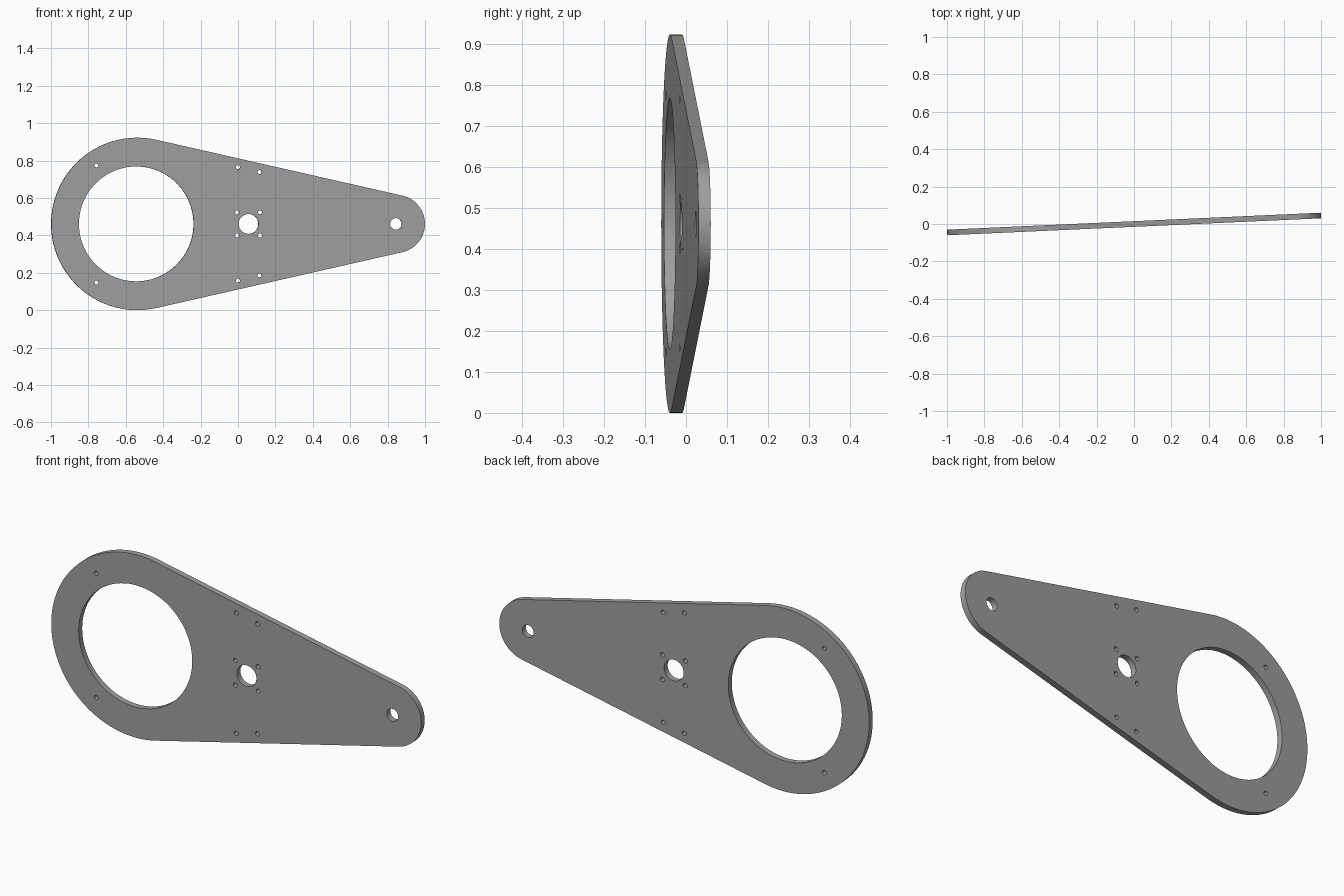
import bpy, bmesh, math
from mathutils import Matrix, Vector

cube = bpy.data.objects.get("Cube")
if cube:
    bpy.data.objects.remove(cube, do_unlink=True)

MID_Z = 0.461
THICK = 0.03
TILT = math.radians(2.6)
BIG_X, BIG_R = -0.539, 0.461
SMALL_X, SMALL_R = 0.845, 0.155

grey = bpy.data.materials.new("plain grey")
grey.use_nodes = True
colour = (0.35, 0.35, 0.35, 1)
grey.diffuse_color = colour
grey.node_tree.nodes["Principled BSDF"].inputs["Base Color"].default_value = colour


def arc(x, z, r, start, end, steps):
    """Points along an arc in the plate's own plane."""
    angles = [start + (end - start) * i / steps for i in range(steps + 1)]
    return [Vector((x + r * math.cos(a), -THICK / 2, z + r * math.sin(a))) for a in angles]


def add_loop(bm, points):
    verts = [bm.verts.new(p) for p in points]
    return [bm.edges.new((v, verts[i - 1])) for i, v in enumerate(verts)]


def hole(bm, x, z, r, sides):
    return add_loop(bm, arc(x, z, r, 0, math.tau, sides)[:-1])


bm = bmesh.new()

# Outline: two round ends joined by their tangent lines
tangent = math.acos((BIG_R - SMALL_R) / (SMALL_X - BIG_X))
edges = add_loop(bm, arc(BIG_X, 0, BIG_R, tangent, math.tau - tangent, 96)
                 + arc(SMALL_X, 0, SMALL_R, -tangent, tangent, 48))

# Large opening, centre bore and end bore
edges += hole(bm, -0.545, 0, 0.307, 96)
edges += hole(bm, 0.056, 0, 0.053, 48)
edges += hole(bm, SMALL_X, 0, 0.031, 40)

# Bolt holes, mirrored above and below the centre line
for x, z in ((-0.757, 0.313), (0, 0.303), (0.115, 0.277), (-0.005, 0.062), (0.118, 0.062)):
    for side in (-1, 1):
        edges += hole(bm, x, side * z, 0.011, 20)

# Fill the flat profile and give it thickness
bmesh.ops.triangle_fill(bm, edges=edges, use_beauty=True)
extruded = bmesh.ops.extrude_face_region(bm, geom=bm.faces[:], use_keep_orig=True)
moved = [g for g in extruded["geom"] if isinstance(g, bmesh.types.BMVert)]
bmesh.ops.translate(bm, verts=moved, vec=(0, THICK, 0))
bmesh.ops.recalc_face_normals(bm, faces=bm.faces[:])
bmesh.ops.transform(bm, verts=bm.verts[:],
                    matrix=Matrix.Translation((0, 0, MID_Z)) @ Matrix.Rotation(TILT, 4, "Z"))

mesh = bpy.data.meshes.new("mounting_plate")
bm.to_mesh(mesh)
bm.free()
mesh.materials.append(grey)
plate = bpy.data.objects.new("mounting_plate", mesh)
bpy.context.collection.objects.link(plate)

bpy.ops.object.select_all(action="DESELECT")
plate.select_set(True)
bpy.context.view_layer.objects.active = plate
bpy.ops.object.shade_smooth_by_angle(angle=math.radians(30))
